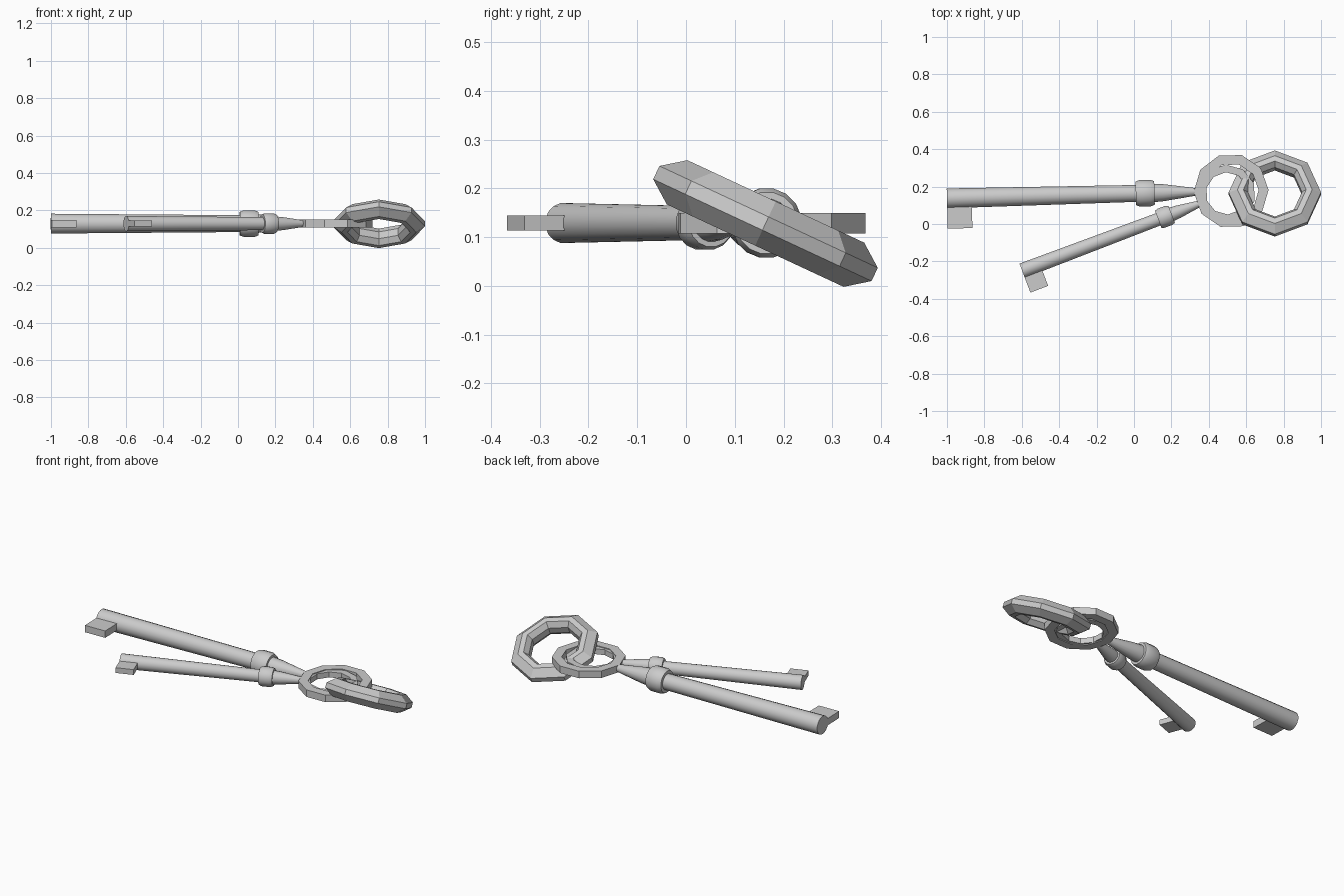
import bpy, bmesh, math
from mathutils import Matrix

if "Cube" in bpy.data.objects:
    bpy.data.objects.remove(bpy.data.objects["Cube"])

Z = 0.129  # shared height of the key axes


def make_object(name, bm, matrix, smooth=False):
    bmesh.ops.recalc_face_normals(bm, faces=bm.faces)
    mesh = bpy.data.meshes.new(name)
    bm.to_mesh(mesh)
    bm.free()
    ob = bpy.data.objects.new(name, mesh)
    bpy.context.collection.objects.link(ob)
    ob.matrix_world = matrix
    if smooth:
        bpy.ops.object.select_all(action='DESELECT')
        ob.select_set(True)
        bpy.context.view_layer.objects.active = ob
        bpy.ops.object.shade_smooth_by_angle(angle=math.radians(35))
    return ob


def polygon_ring(name, section, sides, matrix):
    """Sweep a closed (radius, height) section around z."""
    bm = bmesh.new()
    loops = []
    for i in range(sides):
        a = 2 * math.pi * i / sides
        loops.append([bm.verts.new((r * math.cos(a), r * math.sin(a), h)) for r, h in section])
    n = len(section)
    for i in range(sides):
        p, q = loops[i], loops[(i + 1) % sides]
        for j in range(n):
            k = (j + 1) % n
            bm.faces.new((p[j], p[k], q[k], q[j]))
    return make_object(name, bm, matrix)


def lathe_x(name, profile, sides, matrix):
    """Revolve an open (x, radius) profile around x and cap both ends."""
    bm = bmesh.new()
    loops = []
    for x, r in profile:
        loops.append([bm.verts.new((x, r * math.cos(2 * math.pi * (i + .5) / sides),
                                    r * math.sin(2 * math.pi * (i + .5) / sides)))
                      for i in range(sides)])
    for p, q in zip(loops, loops[1:]):
        for i in range(sides):
            k = (i + 1) % sides
            bm.faces.new((p[i], p[k], q[k], q[i]))
    bm.faces.new(loops[0])
    bm.faces.new(loops[-1])
    return make_object(name, bm, matrix, smooth=True)


def build_key(prefix, tip, angle, scale):
    base = (Matrix.Translation((tip[0], tip[1], Z))
            @ Matrix.Rotation(angle, 4, 'Z') @ Matrix.Scale(scale, 4))
    # shaft, collar and tapering neck in one turned profile
    lathe_x(prefix + "_shaft", [(0, .054), (1.01, .046), (1.01, .064), (1.03, .072),
                                (1.09, .072), (1.11, .064), (1.11, .050), (1.16, .046),
                                (1.35, .018)], 16, base)
    # flat bit below the tip
    bm = bmesh.new()
    bmesh.ops.create_cube(bm, size=1, matrix=Matrix.Translation((.066, -.093, 0))
                          @ Matrix.Diagonal((.132, .138, .041, 1)))
    make_object(prefix + "_bit", bm, base)
    # ten sided flat bow
    bow = [(.2, -.021), (.2, .021), (.147, .021), (.147, -.021)]
    polygon_ring(prefix + "_bow", bow, 10, base @ Matrix.Translation((1.52, 0, 0)))


build_key("long_key", (-1, .137), math.radians(1.5), 1.0)
build_key("short_key", (-.598, -.25), math.radians(20.7), .77)

# tilted octagonal key ring with chamfered section
section = [(.247, -.015), (.247, .015), (.2, .05), (.168, .05),
           (.145, .02), (.145, -.02), (.168, -.05), (.2, -.05)]
polygon_ring("key_ring", section, 8,
             Matrix.Translation((.753, .163, .128)) @ Matrix.Rotation(math.radians(-25), 4, 'X'))
